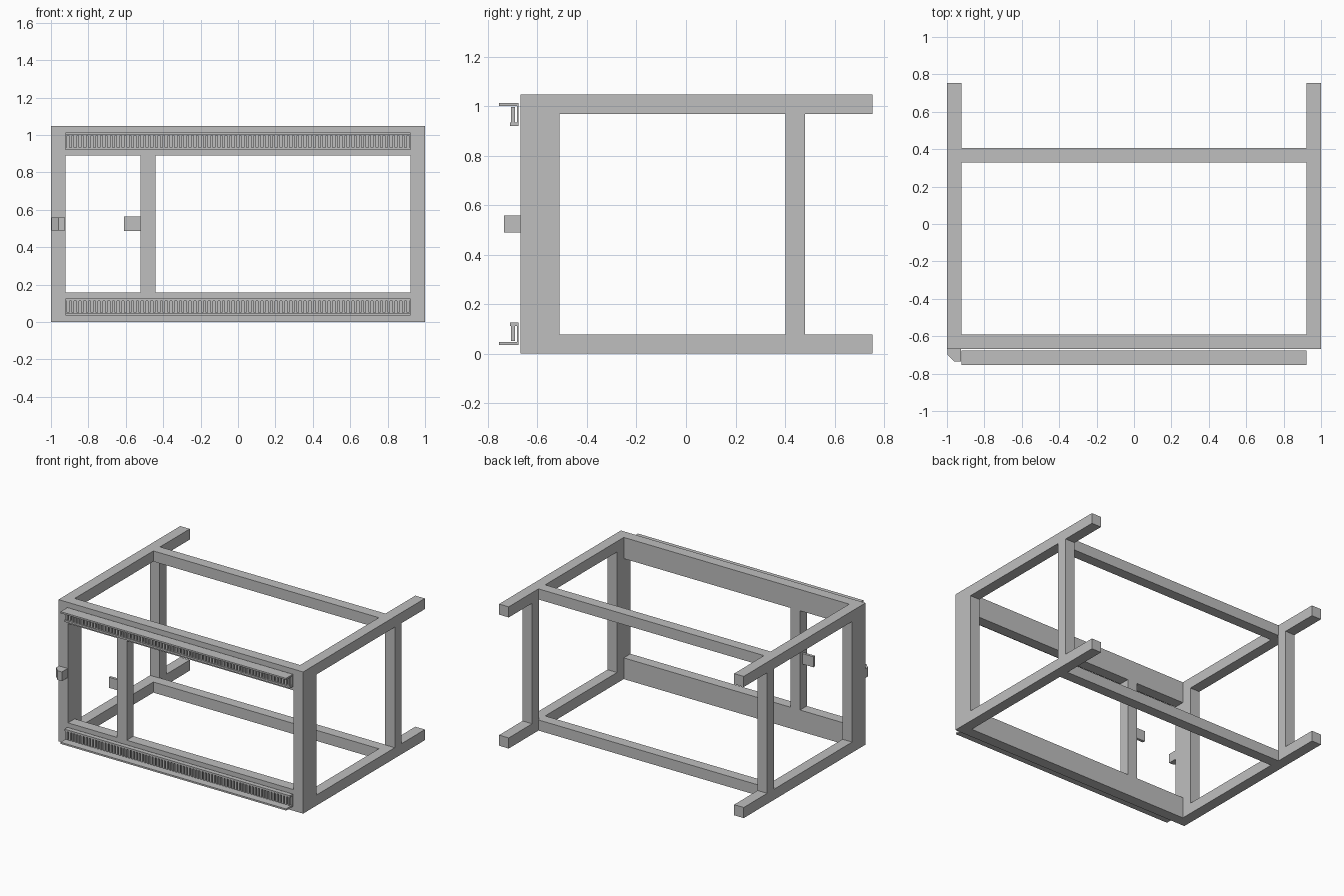
import bpy
import bmesh

if "Cube" in bpy.data.objects:
    bpy.data.objects.remove(bpy.data.objects["Cube"])

T = 0.0784          # tube thickness
H = 1.047           # frame height
YF, YB = -0.668, 0.754

grey = bpy.data.materials.new("plain grey")
grey.diffuse_color = (0.52, 0.52, 0.52, 1)
grey.use_nodes = True
grey.node_tree.nodes["Principled BSDF"].inputs["Base Color"].default_value = grey.diffuse_color


def finish(name, bm):
    bmesh.ops.recalc_face_normals(bm, faces=bm.faces)
    mesh = bpy.data.meshes.new(name)
    bm.to_mesh(mesh)
    bm.free()
    mesh.materials.append(grey)
    obj = bpy.data.objects.new(name, mesh)
    bpy.context.collection.objects.link(obj)
    return obj


def add_box(bm, x, y, z):
    verts = bmesh.ops.create_cube(bm, size=1)["verts"]
    for v in verts:
        for i, (lo, hi) in enumerate((x, y, z)):
            v.co[i] = (lo + hi) / 2 + v.co[i] * (hi - lo)


def box(name, x, y, z):
    bm = bmesh.new()
    add_box(bm, x, y, z)
    return finish(name, bm)


def prism(name, points, offset):
    """Extrude a closed outline along an offset vector."""
    bm = bmesh.new()
    face = bm.faces.new([bm.verts.new(p) for p in points])
    new = bmesh.ops.extrude_face_region(bm, geom=[face])["geom"]
    bmesh.ops.translate(bm, vec=offset,
                        verts=[g for g in new if isinstance(g, bmesh.types.BMVert)])
    return finish(name, bm)


# Side frames: deep front post, slim rear post, long top and bottom rails
for side, x in (("left", (-1, -1 + T)), ("right", (1 - T, 1))):
    box(side + "_front_post", x, (YF, YF + 2 * T), (0, H))
    box(side + "_rear_post", x, (0.402, 0.48), (T, H - T))
    for level, z in (("bottom", (0, T)), ("top", (H - T, H))):
        box(f"{side}_{level}_rail", x, (YF + 2 * T, YB), z)

# Cross members, tall at the front and square at the rear
span = (-1 + T, 1 - T)
for level, z_front, z_rear in (("bottom", (0, 2 * T), (0, T)),
                               ("top", (H - 2 * T, H), (H - T, H))):
    box(level + "_front_beam", span, (YF, YF + T), z_front)
    box(level + "_rear_crossbar", span, (0.328, 0.406), z_rear)

# Door post with its catch plate
box("door_post", (-0.52, -0.52 + T), (YF, YF + T), (2 * T, H - 2 * T))
box("catch_plate", (-0.61, -0.52), (-0.635, -0.615), (0.487, 0.565))

# Chamfered hinge block on the left front post
prism("hinge_block", [(-0.997, YF, 0.49), (-0.997, -0.70, 0.49), (-0.96, -0.736, 0.49),
                      (-0.925, -0.736, 0.49), (-0.925, YF, 0.49)], (0, 0, 0.068))

# Front channels with a row of teeth, the lower one mirrored in height
profile = [(-0.755, 1.012), (-0.676, 1.012), (-0.676, 0.92), (-0.710, 0.92),
           (-0.710, 0.934), (-0.682, 0.934), (-0.682, 1.0), (-0.755, 1.0)]
COUNT = 72
pitch = 2 * (1 - T) / COUNT
for level, flip in (("top", False), ("bottom", True)):
    def height(z):
        return H - z if flip else z

    prism(level + "_channel", [(span[0], y, height(z)) for y, z in profile],
          (span[1] - span[0], 0, 0))
    bm = bmesh.new()
    z = sorted((height(0.934), height(0.996)))
    for i in range(COUNT):
        x = span[0] + (i + 0.5) * pitch
        add_box(bm, (x - 0.007, x + 0.007), (-0.706, -0.691), z)
    finish(level + "_teeth", bm)
